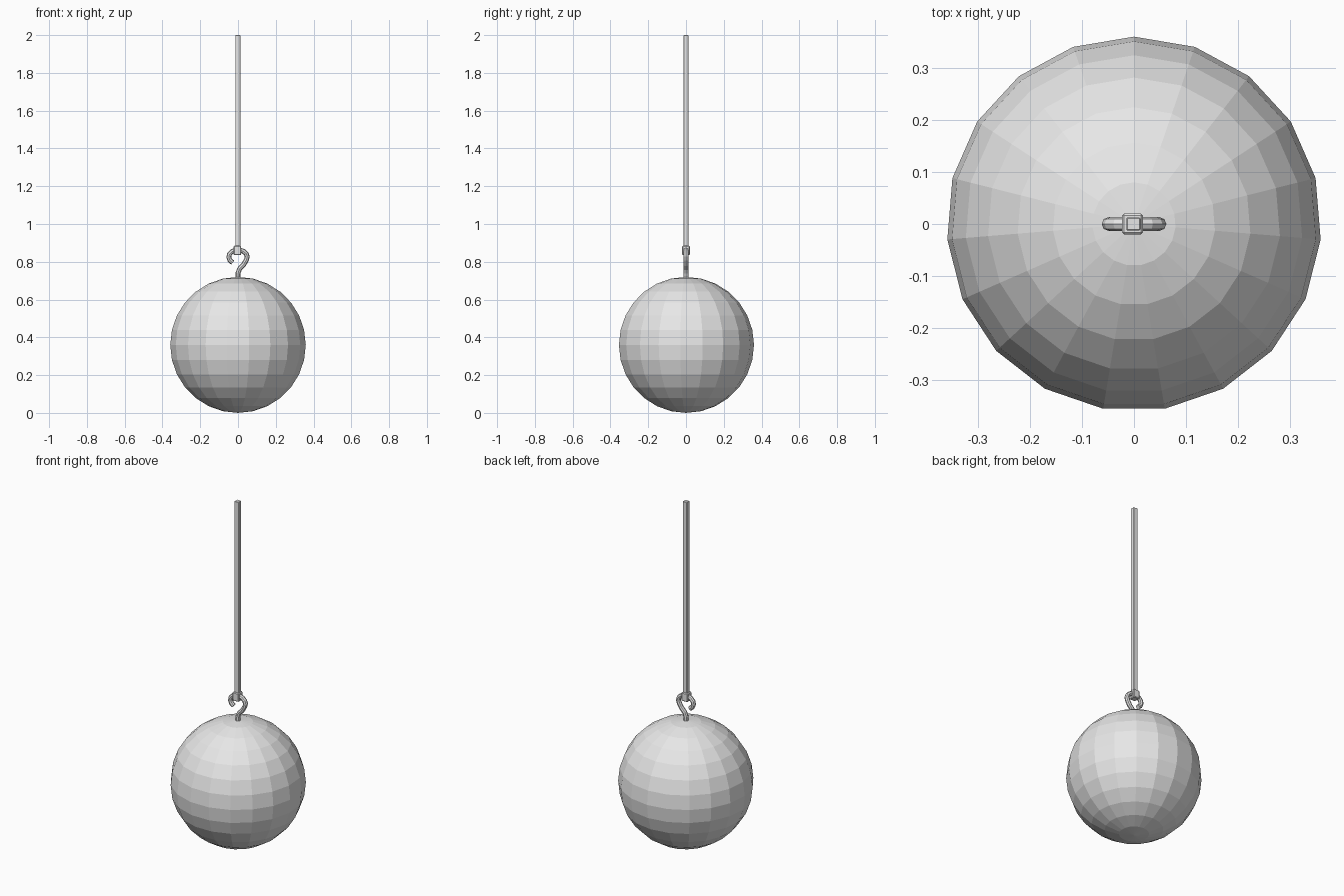
import bpy, bmesh, math
from mathutils import Matrix

cube = bpy.data.objects.get("Cube")
if cube:
    bpy.data.objects.remove(cube, do_unlink=True)

# Single plain grey metal
metal = bpy.data.materials.new("grey_metal")
metal.use_nodes = True
metal.diffuse_color = (0.8, 0.8, 0.8, 1)
metal.node_tree.nodes["Principled BSDF"].inputs["Base Color"].default_value = (0.8, 0.8, 0.8, 1)


def add_mesh(name, bm):
    mesh = bpy.data.meshes.new(name)
    bmesh.ops.recalc_face_normals(bm, faces=bm.faces)
    bm.to_mesh(mesh)
    bm.free()
    mesh.materials.append(metal)
    obj = bpy.data.objects.new(name, mesh)
    bpy.context.collection.objects.link(obj)
    return obj


def box(name, half_x, half_y, z0, z1, x=0.0, bevel=0.0):
    bm = bmesh.new()
    size = Matrix.Diagonal((2 * half_x, 2 * half_y, z1 - z0, 1))
    bmesh.ops.create_cube(bm, size=1, matrix=Matrix.Translation((x, 0, (z0 + z1) / 2)) @ size)
    if bevel:
        bmesh.ops.bevel(bm, geom=bm.edges[:], offset=bevel, segments=1, affect='EDGES')
    return add_mesh(name, bm)


# Heavy faceted ball, with one meridian turned to the back
RADIUS = 0.36
bm = bmesh.new()
bmesh.ops.create_uvsphere(bm, u_segments=19, v_segments=14, radius=RADIUS)
v = max(bm.verts, key=lambda p: p.co.xy.length + p.co.y * 0.001).co
turn = math.pi / 2 - math.atan2(v.y, v.x)
bmesh.ops.rotate(bm, verts=bm.verts, matrix=Matrix.Rotation(turn, 3, 'Z'))
bmesh.ops.translate(bm, verts=bm.verts, vec=(0, 0, RADIUS))
add_mesh("ball", bm)

# Open hook: stem rises from the ball, bends right and loops over to the left
path = [(0, 0.70), (0, 0.74), (0.008, 0.762), (0.03, 0.785)]
for deg in range(-25, 236, 26):
    a = math.radians(deg)
    path.append((0.049 * math.cos(a), 0.826 + 0.037 * math.sin(a)))
curve = bpy.data.curves.new("hook", 'CURVE')
curve.dimensions = '3D'
curve.bevel_depth = 0.0132
curve.bevel_resolution = 2
curve.use_fill_caps = True
spline = curve.splines.new('POLY')
spline.points.add(len(path) - 1)
for point, (x, z) in zip(spline.points, path):
    point.co = (x, 0, z, 1)
spline.use_smooth = False
hook = bpy.data.objects.new("hook", curve)
bpy.context.collection.objects.link(hook)
bpy.context.view_layer.update()
mesh = bpy.data.meshes.new_from_object(hook.evaluated_get(bpy.context.evaluated_depsgraph_get()))
bpy.data.objects.remove(hook, do_unlink=True)
mesh.materials.clear()
mesh.materials.append(metal)
bpy.context.collection.objects.link(bpy.data.objects.new("hook", mesh))

# Collar gripping the hook, and the square rod above it
box("collar", 0.02, 0.02, 0.835, 0.885, x=-0.003, bevel=0.004)
box("rod", 0.0135, 0.0125, 0.87, 2.0, x=-0.001, bevel=0.002)
